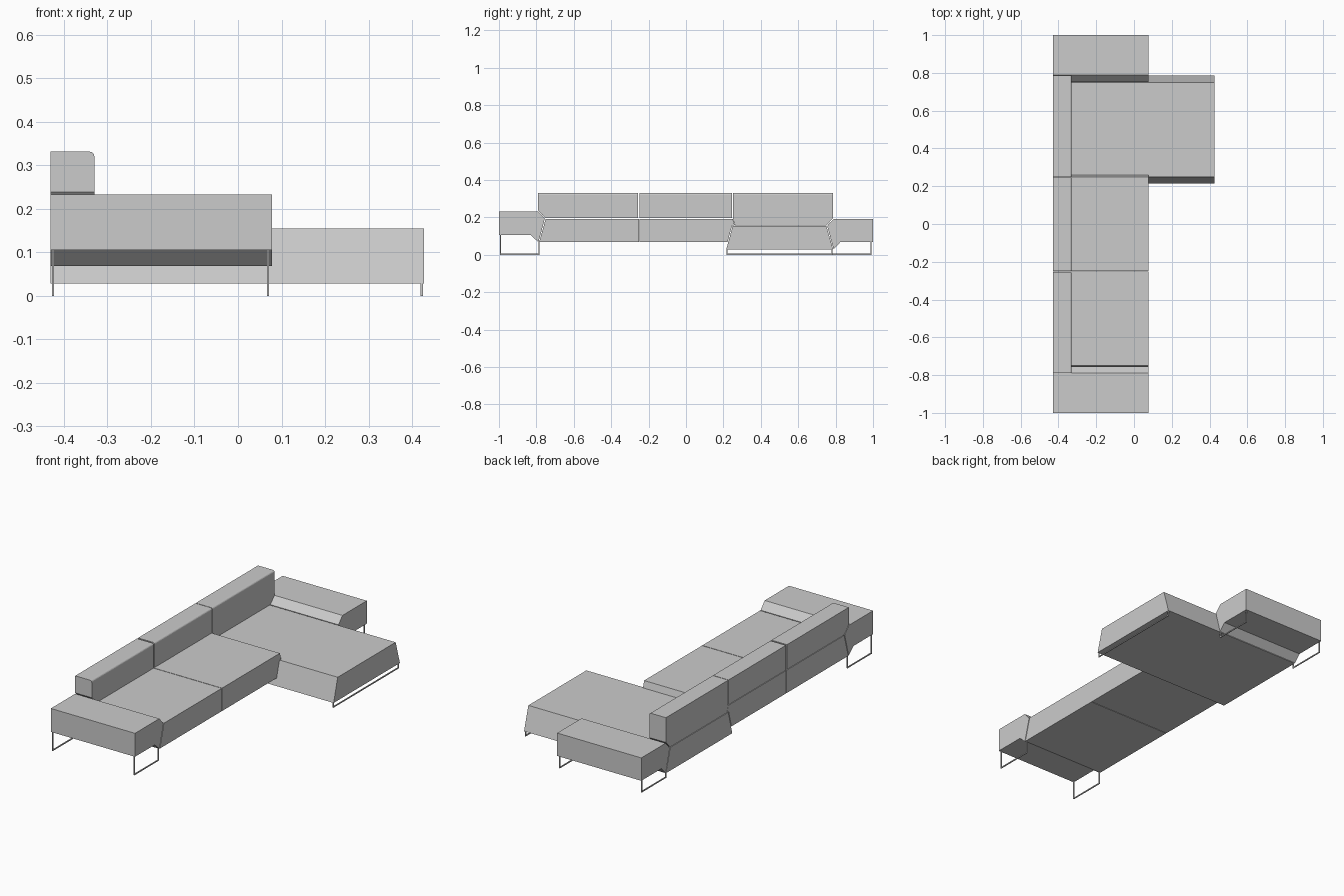
import bpy
import bmesh

cube = bpy.data.objects.get("Cube")
if cube:
    bpy.data.objects.remove(cube, do_unlink=True)

grey = bpy.data.materials.new("light_grey")
grey.use_nodes = True
colour = (0.6, 0.6, 0.6, 1)
grey.diffuse_color = colour
grey.node_tree.nodes["Principled BSDF"].inputs["Base Color"].default_value = colour

BACK, SEAT_FRONT, CHAISE_FRONT = -0.43, 0.078, 0.427
REST_FRONT = -0.33


def finish(name, bm):
    bmesh.ops.recalc_face_normals(bm, faces=bm.faces)
    mesh = bpy.data.meshes.new(name)
    bm.to_mesh(mesh)
    bm.free()
    mesh.materials.append(grey)
    obj = bpy.data.objects.new(name, mesh)
    bpy.context.collection.objects.link(obj)
    return obj


def prism(name, profile, x0, x1, round_top=0):
    """Extrude a side profile (y, z) from x0 to x1."""
    bm = bmesh.new()
    face = bm.faces.new([bm.verts.new((x0, y, z)) for y, z in profile])
    moved = bmesh.ops.extrude_face_region(bm, geom=[face])["geom"]
    for v in moved:
        if isinstance(v, bmesh.types.BMVert):
            v.co.x = x1
    if round_top:
        top = max(z for _, z in profile)
        edges = [e for e in bm.edges if all(
            abs(v.co.x - x1) < 1e-4 and abs(v.co.z - top) < 1e-4 for v in e.verts)]
        bmesh.ops.bevel(bm, geom=edges, offset=round_top, segments=4,
                        profile=0.5, affect='EDGES')
    return finish(name, bm)


def sled_leg(name, x, y0, y1, top0, top1):
    """Thin U-shaped frame: two uprights and a floor bar."""
    t = 0.006
    profile = [(y0, top0), (y0, 0), (y1, 0), (y1, top1),
               (y1 - t, top1), (y1 - t, t), (y0 + t, t), (y0 + t, top0)]
    prism(name, profile, x - 0.0025, x + 0.0025)


# Seat cushions
prism("front_seat", [(-0.75, 0.193), (-0.252, 0.193), (-0.252, 0.068), (-0.785, 0.068)],
      BACK, SEAT_FRONT)
prism("middle_seat", [(-0.249, 0.193), (0.25, 0.193), (0.26, 0.157), (0.246, 0.157),
                      (0.222, 0.068), (-0.249, 0.068)], BACK, SEAT_FRONT)

# Long chaise seat
prism("chaise_seat", [(0.25, 0.155), (0.75, 0.155), (0.787, 0.028), (0.215, 0.028)],
      BACK, CHAISE_FRONT)

# Side platforms with angled inner ends
prism("front_armrest", [(-1, 0.233), (-0.79, 0.233), (-0.755, 0.193), (-0.789, 0.068),
                        (-0.83, 0.105), (-1, 0.105)], BACK, SEAT_FRONT)
prism("rear_armrest", [(1, 0.193), (0.79, 0.193), (0.755, 0.155), (0.789, 0.03),
                       (0.825, 0.068), (1, 0.068)], BACK, SEAT_FRONT)

# Back cushions
TOP = 0.331
rests = {
    "front_backrest": [(-0.79, TOP), (-0.257, TOP), (-0.257, 0.196), (-0.752, 0.196), (-0.79, 0.238)],
    "middle_backrest": [(-0.248, TOP), (0.247, TOP), (0.247, 0.196), (-0.248, 0.196)],
    "chaise_backrest": [(0.25, TOP), (0.787, TOP), (0.787, 0.196), (0.75, 0.158), (0.262, 0.158), (0.25, 0.196)],
}
for name, profile in rests.items():
    prism(name, profile, BACK, REST_FRONT, round_top=0.01)

# Sled legs
for side, x in (("back", -0.425), ("front", 0.069)):
    sled_leg("front_armrest_leg_" + side, x, -0.995, -0.783, 0.106, 0.075)
    sled_leg("rear_armrest_leg_" + side, x, 0.778, 0.992, 0.04, 0.07)
sled_leg("chaise_leg", 0.422, 0.217, 0.784, 0.032, 0.032)
